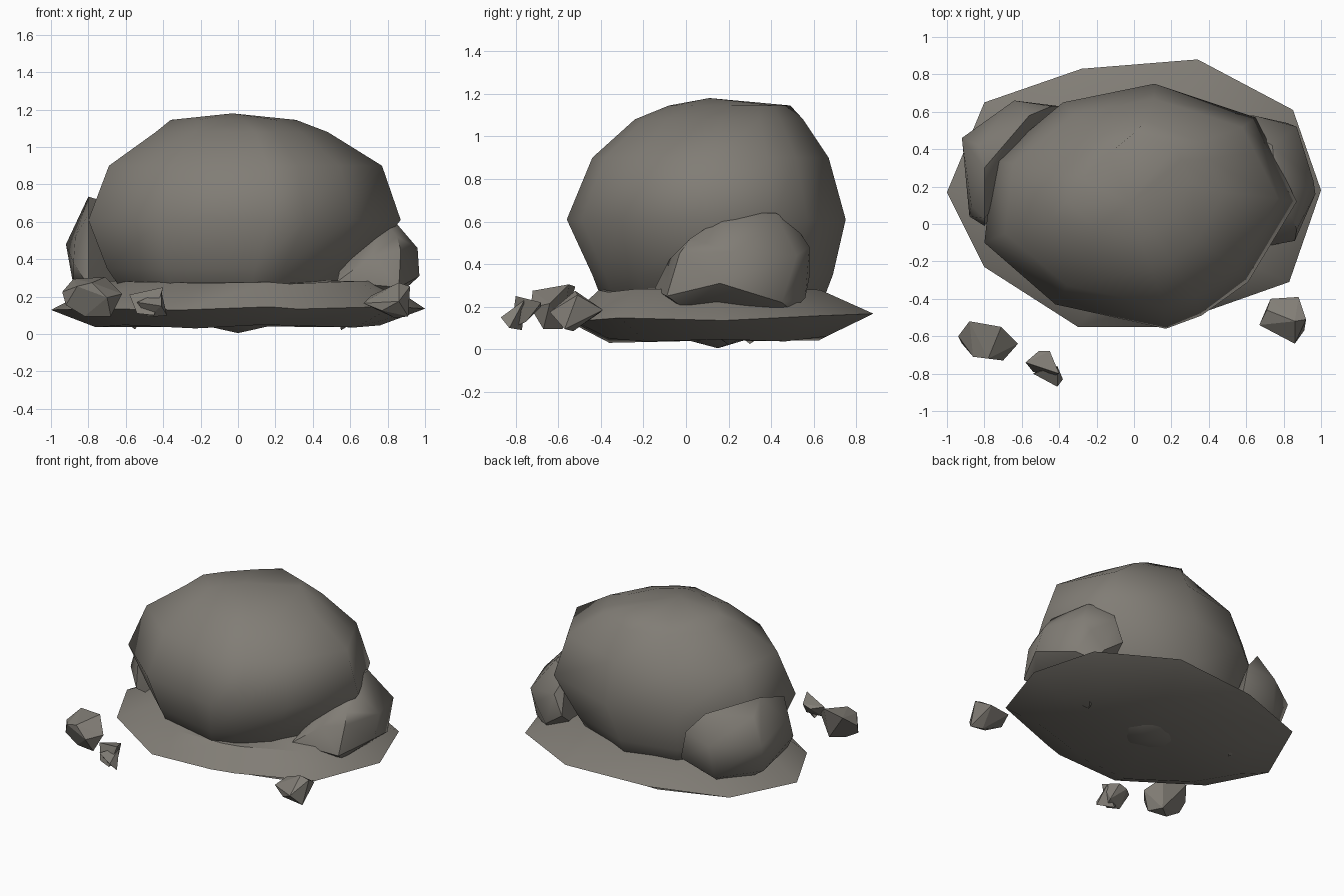
import bpy, bmesh, math
from mathutils import Vector

cube = bpy.data.objects.get("Cube")
if cube:
    bpy.data.objects.remove(cube, do_unlink=True)

stone = bpy.data.materials.new("warm_grey_stone")
stone.use_nodes = True
COLOUR = (0.22, 0.205, 0.18, 1)
stone.diffuse_color = COLOUR
stone.node_tree.nodes["Principled BSDF"].inputs["Base Color"].default_value = COLOUR


def finish(name, bm, angle):
    """Turn a bmesh into a stone object; angle 0 means flat faces."""
    bmesh.ops.recalc_face_normals(bm, faces=bm.faces)
    mesh = bpy.data.meshes.new(name)
    bm.to_mesh(mesh)
    bm.free()
    mesh.materials.append(stone)
    obj = bpy.data.objects.new(name, mesh)
    bpy.context.collection.objects.link(obj)
    if angle:
        bpy.ops.object.select_all(action='DESELECT')
        obj.select_set(True)
        bpy.context.view_layer.objects.active = obj
        bpy.ops.object.shade_smooth_by_angle(angle=math.radians(angle))
    return obj


def loft(name, outline, levels, bottom, top, angle):
    """Stack an outline, fitted to (z, x0, x1, y0, y1) at each level, between two poles."""
    xs, ys = zip(*outline)
    bm = bmesh.new()
    rings = []
    for z, x0, x1, y0, y1 in levels:
        rings.append([bm.verts.new((
            x0 + (x - min(xs)) / (max(xs) - min(xs)) * (x1 - x0),
            y0 + (y - min(ys)) / (max(ys) - min(ys)) * (y1 - y0), z)) for x, y in outline])
    n = len(outline)
    for low, high in zip(rings, rings[1:]):
        for i in range(n):
            j = (i + 1) % n
            bm.faces.new((low[i], low[j], high[j], high[i]))
    for pole, ring in ((bottom, rings[0]), (top, rings[-1])):
        tip = bm.verts.new(pole)
        for i in range(n):
            bm.faces.new((ring[i], ring[(i + 1) % n], tip))
    return finish(name, bm, angle)


def hull(name, points, angle=0, centre=(0, 0, 0)):
    """Wrap a faceted stone around a few corner points."""
    bm = bmesh.new()
    for p in points:
        bm.verts.new(Vector(p) + Vector(centre))
    result = bmesh.ops.convex_hull(bm, input=bm.verts)
    loose = {v for v in result["geom_interior"] if isinstance(v, bmesh.types.BMVert)}
    bmesh.ops.delete(bm, geom=list(loose), context='VERTS')
    bmesh.ops.dissolve_limit(bm, angle_limit=math.radians(6), verts=bm.verts, edges=bm.edges)
    return finish(name, bm, angle)


# Ground slab: thin pointed rim, raised crown, nearly flat belly
slab_outline = [(-1, .17), (-.8, -.23), (-.3, -.55), (.17, -.55), (.32, -.49), (.83, -.31),
                (1, .18), (.85, .61), (.34, .88), (-.28, .83), (-.8, .65)]
slab = loft("ground_slab", slab_outline,
            [(.04, -.76, .76, -.36, .66), (.138, -1, 1, -.55, .88), (.275, -.7, .78, -.41, .63)],
            (0, .16, .04), (0, .1, .28), 40)
# Uneven rim, belly and crown
for v in slab.data.vertices:
    v.co.z += .035 * max(0, v.co.y - .5) / .38 + .01 * math.sin(v.co.x * 9 + v.co.z * 5)
slab.data.update()

# Main boulder: rounded mass, widest at mid height, its foot just below the slab
boulder_outline = [(-.8, -.09), (-.42, -.42), (.17, -.55), (.36, -.48), (.61, -.3), (.87, .13),
                   (.73, .42), (.65, .58), (.11, .76), (-.38, .66), (-.75, .35)]
boulder = loft("main_boulder", boulder_outline,
               [(.05, -.2, .2, -.02, .3), (.22, -.61, .56, -.39, .64),
                (.35, -.7, .66, -.44, .69),
                (.61, -.8, .87, -.56, .75), (.9, -.69, .77, -.44, .67),
                (1.08, -.44, .48, -.24, .55), (1.145, -.36, .31, -.08, .49)],
               (0, .15, .005), (-.03, .11, 1.18), 60)
# Worn-down upper back corner
diagonal = Vector((-1, 1, 0)).normalized()
for v in boulder.data.vertices:
    limit = .36 + (1.145 - v.co.z) * 1.5
    v.co -= diagonal * max(0, v.co.dot(diagonal) - limit)
boulder.data.update()

# Side boulders leaning against the main one
hull("left_side_boulder", [
    (.96, .23, .46), (.87, .52, .44), (.87, .45, .22), (.97, .16, .31), (.87, -.03, .45),
    (.86, -.09, .25), (.84, .17, .6), (.76, .2, .64), (.74, .42, .64), (.64, .58, .48),
    (.58, .58, .34), (.6, .5, .6), (.82, .54, .36), (.53, -.15, .28), (.72, -.08, .42),
    (.85, .02, .52), (.83, 0, .19), (.72, .56, .24), (.76, .5, .18), (.55, .2, .02)], 42)
hull("right_side_boulder", [
    (-.92, .46, .48), (-.8, .3, .735), (-.64, .66, .48), (-.44, .63, .52), (-.4, .63, .32),
    (-.88, .04, .38), (-.8, -.01, .26), (-.88, .38, .26), (-.66, .62, .24), (-.8, .03, .64),
    (-.56, .58, .66), (-.83, .42, .65), (-.4, .5, .25), (-.87, .1, .52), (-.55, .3, .025)], 55)

# Loose pebbles in front
hull("right_pebble", [
    (-.16, .02, .03), (-.1, .1, .1), (.07, .07, .11), (.16, -.02, .02), (.08, -.11, .0),
    (-.08, -.09, .06), (-.14, -.02, -.04), (.05, .04, -.1), (.1, -.05, -.1), (-.04, -.03, -.1),
    (.0, -.1, .08)], centre=(-.78, -.62, .195))
hull("left_pebble", [
    (-.13, -.03, -.01), (-.07, .11, .0), (.08, .12, .01), (.12, 0, .08), (.11, -.06, -.08),
    (.06, -.13, .0), (-.03, -.08, -.05), (.04, -.02, -.09), (.06, -.01, .1), (-.09, .05, .03)],
    centre=(.8, -.51, .175))
# Small pebble is a spiky pair of shards
hull("small_pebble", [
    (-.1, .03, .04), (-.03, .09, .03), (.03, .09, .05), (.08, -.03, .08), (.03, -.05, -.07),
    (-.06, -.02, -.06), (.05, .02, -.04)], centre=(-.48, -.77, .17))
hull("small_pebble_shard", [
    (-.06, -.03, .0), (.07, -.1, -.02), (.1, -.06, -.07), (.07, .01, .06), (.0, .0, -.08)],
    centre=(-.48, -.77, .17))
